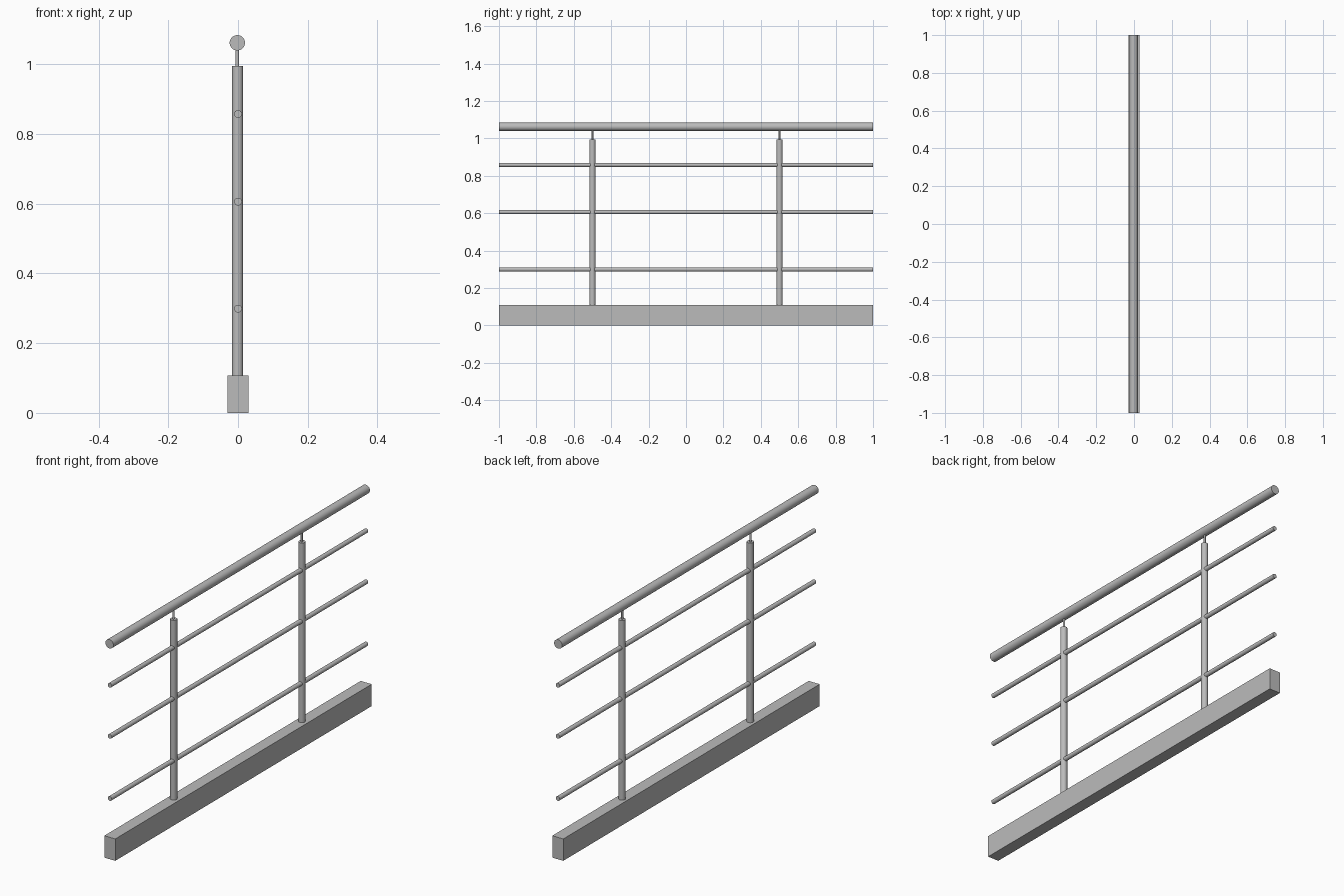
import bpy
import math

cube = bpy.data.objects.get("Cube")
if cube:
    bpy.data.objects.remove(cube, do_unlink=True)

GREY = (0.5, 0.5, 0.5, 1)
steel = bpy.data.materials.new("plain grey")
steel.use_nodes = True
steel.diffuse_color = GREY
steel.node_tree.nodes["Principled BSDF"].inputs["Base Color"].default_value = GREY


def finish(name):
    obj = bpy.context.object
    obj.name = name
    obj.data.materials.append(steel)
    return obj


def rod(name, radius, length, location, along_y=False, sides=32):
    tilt = math.pi / 2 if along_y else 0
    bpy.ops.mesh.primitive_cylinder_add(vertices=sides, radius=radius, depth=length,
                                        location=location, rotation=(tilt, 0, 0))
    finish(name)
    bpy.ops.object.shade_smooth_by_angle(angle=math.radians(35))


LENGTH = 2.0
BASE_TOP = 0.108
POST_TOP = 0.995
RAIL_Z = 1.062

# Base beam
bpy.ops.mesh.primitive_cube_add(size=1, location=(0, 0, BASE_TOP / 2))
base = finish("base_beam")
base.scale = (0.06, LENGTH, BASE_TOP)
bpy.ops.object.transform_apply(location=False, rotation=False, scale=True)

# Handrail
rod("handrail", 0.022, LENGTH, (-0.002, 0, RAIL_Z), along_y=True)

# Horizontal bars
for name, z in (("lower_bar", 0.299), ("middle_bar", 0.606), ("upper_bar", 0.858)):
    rod(name, 0.011, LENGTH, (0, 0, z), along_y=True)

# Posts with thin pins carrying the handrail
for side, y in (("front", -0.5), ("back", 0.5)):
    rod(side + "_post", 0.016, POST_TOP - BASE_TOP, (-0.001, y, (POST_TOP + BASE_TOP) / 2))
    rod(side + "_pin", 0.005, RAIL_Z - POST_TOP, (-0.002, y, (RAIL_Z + POST_TOP) / 2))
